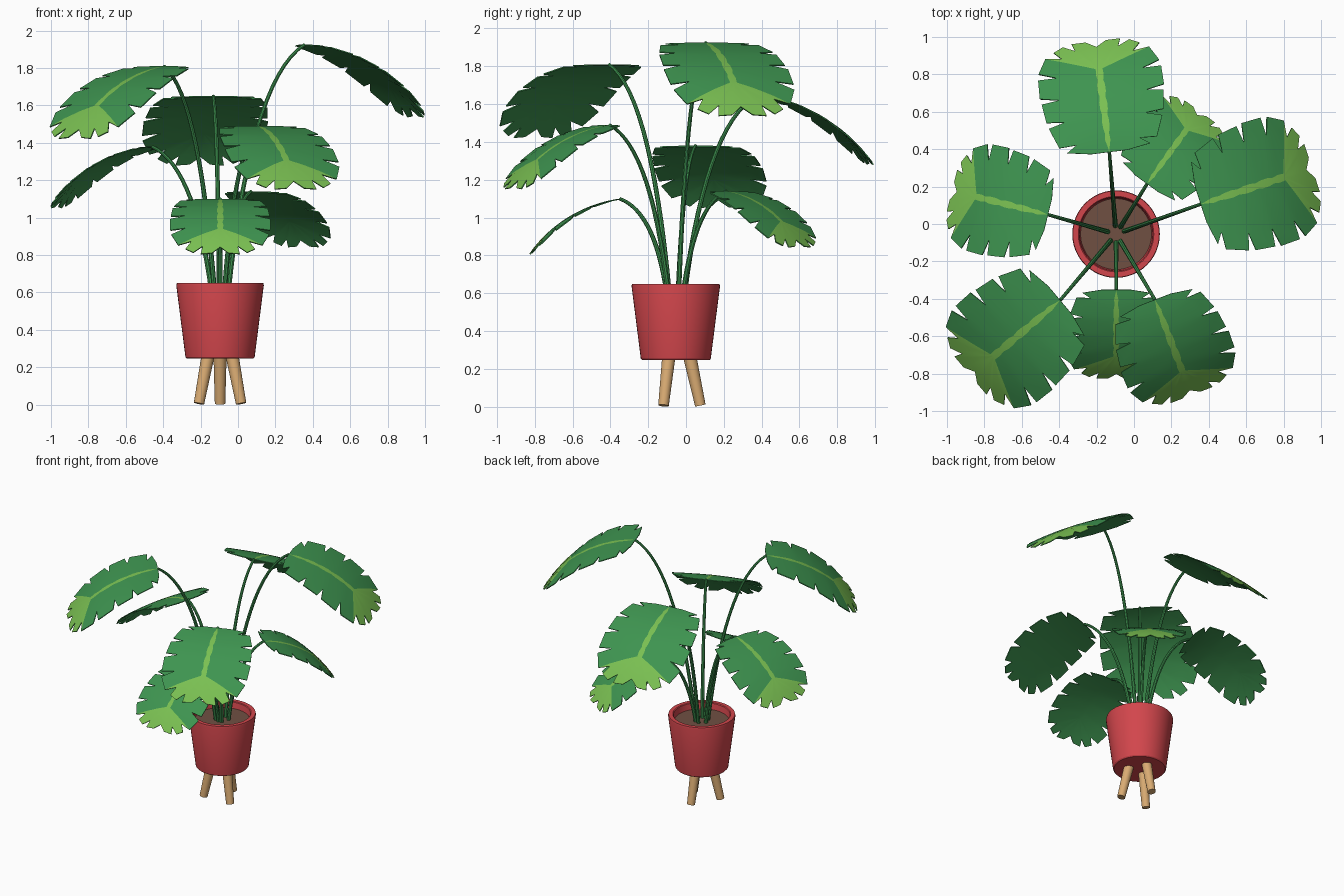
import bpy, bmesh, math
from mathutils import Vector

if "Cube" in bpy.data.objects:
    bpy.data.objects.remove(bpy.data.objects["Cube"])

CX, CY = -0.096, -0.054  # pot axis


def material(name, r, g, b):
    lin = [((c / 255 + 0.055) / 1.055) ** 2.4 for c in (r, g, b)]
    m = bpy.data.materials.new(name)
    m.diffuse_color = (*lin, 1)
    m.use_nodes = True
    m.node_tree.nodes["Principled BSDF"].inputs["Base Color"].default_value = m.diffuse_color
    return m


LEAF = material("leaf_green", 62, 148, 80)
LIME = material("lime_green", 122, 192, 82)
RED = material("pot_red", 210, 70, 76)
SOIL = material("soil_brown", 112, 80, 66)
WOOD = material("wood", 218, 172, 115)


def add_object(name, bm, *mats):
    me = bpy.data.meshes.new(name)
    bm.to_mesh(me)
    bm.free()
    ob = bpy.data.objects.new(name, me)
    for m in mats:
        me.materials.append(m)
    bpy.context.collection.objects.link(ob)
    return ob


def lathe(name, profile, mat, seg=48):
    bm = bmesh.new()
    vs = [bm.verts.new((r, 0, z)) for r, z in profile]
    es = [bm.edges.new(p) for p in zip(vs, vs[1:])]
    bmesh.ops.spin(bm, geom=vs + es, axis=(0, 0, 1), cent=(0, 0, 0),
                   angle=2 * math.pi, steps=seg, use_duplicate=False)
    bmesh.ops.remove_doubles(bm, verts=bm.verts, dist=1e-5)
    bmesh.ops.recalc_face_normals(bm, faces=bm.faces)
    ob = add_object(name, bm, mat)
    ob.location = (CX, CY, 0)
    return ob


# Pot shell and soil
lathe("pot", [(0, 0.246), (0.178, 0.246), (0.185, 0.254), (0.234, 0.638), (0.231, 0.65),
              (0.202, 0.65), (0.197, 0.645), (0.185, 0.57), (0, 0.57)], RED)
lathe("soil", [(0, 0.575), (0.187, 0.575), (0.19, 0.6), (0, 0.6)], SOIL)

# Three splayed wooden legs
for i in range(3):
    a = math.radians(90 + 120 * i)
    d = Vector((math.cos(a), math.sin(a), 0))
    top = Vector((CX, CY, 0.26)) + d * 0.075
    foot = Vector((CX, CY, 0.006)) + d * 0.13
    axis = top - foot
    bm = bmesh.new()
    bmesh.ops.create_cone(bm, cap_ends=True, segments=20, radius1=0.028,
                          radius2=0.035, depth=axis.length)
    leg = add_object("leg_%d" % (i + 1), bm, WOOD)
    leg.rotation_mode = 'QUATERNION'
    leg.rotation_quaternion = axis.to_track_quat('Z', 'Y')
    leg.location = (top + foot) / 2

# Half outline of the blade: two corners per finger (length fraction, width fraction)
FINGERS = [((0, .3), (.03, .69)), ((.075, .81), (.235, .94)), ((.285, .97), (.44, 1.01)),
           ((.49, 1.03), (.66, 1.02)), ((.72, 1.0), (.87, .86)),
           ((.93, .71), (.985, .55)), ((1.01, .4), (1.01, .17))]
APEX = 0.69           # where the midrib splits into the pale tip
FIRST_PALE = 14       # outline index where the pale tip starts
COLUMNS = (0, 0.065, 0.35, 0.7, 1)


def half_outline():
    """Pairs of (rib point, edge point) walking from base to tip."""
    edge, notch = [(0, 0.0)], []
    for i, (a, b) in enumerate(FINGERS):
        edge += [a, b]
        if i + 1 < len(FINGERS):
            n = FINGERS[i + 1][0]
            notch.append(len(edge))
            edge.append(((b[0] + n[0]) / 2, (b[1] + n[1]) / 2))
    edge.append((0.94, 0))
    rows = []
    for j, (s, t) in enumerate(edge):
        rib = APEX * min(1, j / FIRST_PALE)
        if j in notch:
            cut = 0.3 if j < FIRST_PALE else 0.25
            s, t = s + (rib - s) * cut, t * (1 - cut)
        rows.append((rib, s, t))
    return rows


ROWS = half_outline()


def leaf(name, base, azimuth, length, width):
    a0, bend = math.radians(8), math.radians(46)
    az = math.radians(azimuth)
    fwd = Vector((math.cos(az), math.sin(az), 0))
    side = Vector((-math.sin(az), math.cos(az), 0))

    # Blade arches down along its length; edges droop slightly towards the tip
    def place(s, t):
        h = length * (math.sin(a0 + bend * s) - math.sin(a0)) / bend
        drop = length * (math.cos(a0) - math.cos(a0 + bend * s)) / bend
        return (base + fwd * h + side * (t * width)
                - Vector((0, 0, drop + 0.12 * width * s * t * t)))

    bm = bmesh.new()
    for sign in (1, -1):
        grid = [[bm.verts.new(place(r + (s - r) * f, sign * t * f)) for f in COLUMNS]
                for r, s, t in ROWS]
        for j in range(len(grid) - 1):
            for k in range(len(COLUMNS) - 1):
                quad = [grid[j][k], grid[j + 1][k], grid[j + 1][k + 1], grid[j][k + 1]]
                f = bm.faces.new(quad if sign < 0 else quad[::-1])
                f.material_index = int(j >= FIRST_PALE or k == 0)
    bmesh.ops.remove_doubles(bm, verts=bm.verts, dist=1e-5)
    bmesh.ops.dissolve_degenerate(bm, edges=bm.edges, dist=1e-5)
    bmesh.ops.recalc_face_normals(bm, faces=bm.faces)
    bm.normal_update()
    if sum(f.normal.z * f.calc_area() for f in bm.faces) < 0:
        bmesh.ops.reverse_faces(bm, faces=bm.faces)
    # Pale pattern on the upper face only, plain green below
    ob = add_object(name, bm, LEAF, LIME, LEAF, LEAF)
    mod = ob.modifiers.new("thickness", 'SOLIDIFY')
    mod.thickness = 0.006
    mod.offset = -1
    mod.material_offset = 2
    mod.material_offset_rim = 2


def stem(name, top):
    out = Vector((top.x - CX, top.y - CY, 0))
    reach = out.length
    out.normalize()
    foot = Vector((CX, CY, 0.59)) + out * 0.045
    mid = Vector((CX, CY, 0.59 + (top.z - 0.59) * 0.87)) + out * reach * 0.37
    cu = bpy.data.curves.new(name, 'CURVE')
    cu.dimensions = '3D'
    cu.bevel_depth = 0.012
    cu.bevel_resolution = 2
    cu.use_fill_caps = True
    sp = cu.splines.new('POLY')
    n = 16
    sp.points.add(n - 1)
    for i, p in enumerate(sp.points):
        t = i / (n - 1)
        q = foot * (1 - t) ** 2 + mid * 2 * t * (1 - t) + top * t * t
        p.co = (*q, 1)
        p.radius = 1.15 - 0.4 * t
    cu.materials.append(LEAF)
    ob = bpy.data.objects.new(name, cu)
    bpy.context.collection.objects.link(ob)


# Seven leaves: base point, heading, length, half width
LEAVES = [("front", (-0.095, -0.352, 1.10), 270, 0.565, 0.262),
          ("front_right", (0.112, -0.405, 1.49), 291, 0.65, 0.30),
          ("front_left", (-0.395, -0.408, 1.81), 220, 0.745, 0.33),
          ("left", (-0.46, 0.05, 1.38), 166, 0.63, 0.287),
          ("back", (-0.132, 0.385, 1.65), 97, 0.71, 0.325),
          ("back_right", (0.07, 0.215, 1.14), 54, 0.57, 0.25),
          ("right", (0.357, 0.106, 1.925), 18, 0.745, 0.335)]
for name, base, az, ln, wd in LEAVES:
    leaf(name + "_leaf", Vector(base), az, ln, wd)
    stem(name + "_stem", Vector(base))

# Turn curves and modifiers into meshes, then smooth with sharp edges kept
bpy.ops.object.select_all(action='SELECT')
bpy.context.view_layer.objects.active = bpy.context.selected_objects[0]
bpy.ops.object.convert(target='MESH')
bpy.ops.object.shade_smooth_by_angle(angle=math.radians(30))
